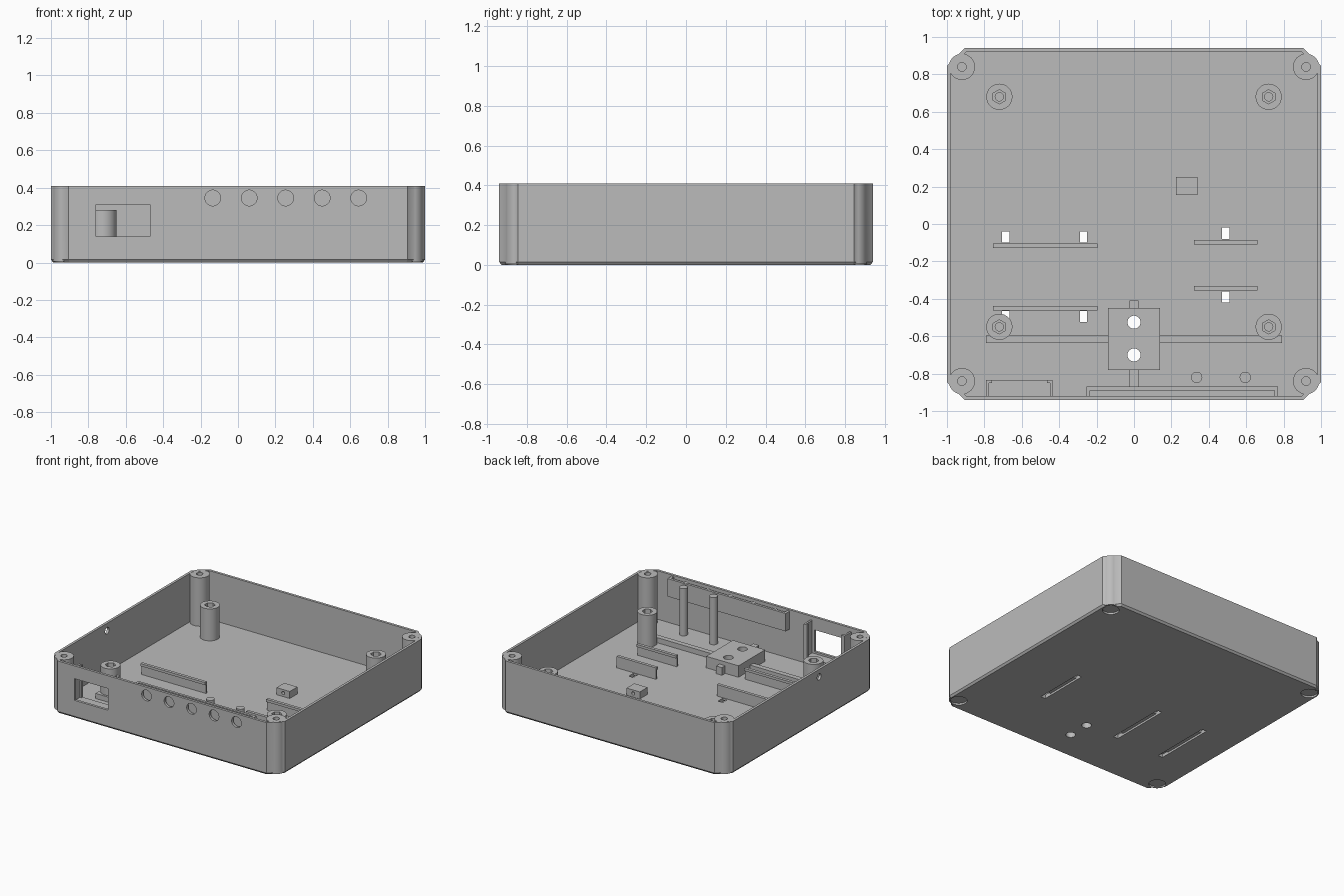
import bpy, bmesh, math
from mathutils import Matrix

cube = bpy.data.objects.get("Cube")
if cube:
    bpy.data.objects.remove(cube, do_unlink=True)

grey = bpy.data.materials.new("plain grey")
grey.use_nodes = True
GREY = (0.5, 0.5, 0.5, 1)
grey.diffuse_color = GREY
grey.node_tree.nodes["Principled BSDF"].inputs["Base Color"].default_value = GREY

HX, HY, TOP, WALL, FLOOR, CHAMFER = 1.0, 0.94, 0.41, 0.02, 0.03, 0.095


def finish(bm, name):
    bmesh.ops.recalc_face_normals(bm, faces=bm.faces[:])
    mesh = bpy.data.meshes.new(name)
    bm.to_mesh(mesh)
    bm.free()
    mesh.materials.append(grey)
    obj = bpy.data.objects.new(name, mesh)
    bpy.context.collection.objects.link(obj)
    return obj


def add_box(bm, x0, x1, y0, y1, z0, z1):
    size = Matrix.Diagonal((x1 - x0, y1 - y0, z1 - z0, 1))
    place = Matrix.Translation(((x0 + x1) / 2, (y0 + y1) / 2, (z0 + z1) / 2))
    bmesh.ops.create_cube(bm, size=1, matrix=place @ size)


def box(name, *bounds):
    bm = bmesh.new()
    add_box(bm, *bounds)
    return finish(bm, name)


def boxes(name, bounds_list):
    bm = bmesh.new()
    for b in bounds_list:
        add_box(bm, *b)
    return finish(bm, name)


def cylinder(name, centre, r, length, axis="Z", sides=32):
    turn = {"Z": Matrix(), "X": Matrix.Rotation(math.pi / 2, 4, "Y"),
            "Y": Matrix.Rotation(math.pi / 2, 4, "X")}[axis]
    bm = bmesh.new()
    bmesh.ops.create_cone(bm, cap_ends=True, segments=sides, radius1=r, radius2=r,
                          depth=length, matrix=Matrix.Translation(centre) @ turn)
    return finish(bm, name)


def post(name, x, y, r, z0, z1, sides=32):
    return cylinder(name, (x, y, (z0 + z1) / 2), r, z1 - z0, "Z", sides)


def combine(target, tools, operation):
    # Apply boolean tools one by one, then drop them
    for tool in tools:
        mod = target.modifiers.new("bool", "BOOLEAN")
        mod.operation, mod.object, mod.solver = operation, tool, "EXACT"
        deps = bpy.context.evaluated_depsgraph_get()
        mesh = bpy.data.meshes.new_from_object(target.evaluated_get(deps))
        target.modifiers.clear()
        target.data = mesh
        bpy.data.objects.remove(tool, do_unlink=True)


def smooth(obj):
    bpy.ops.object.select_all(action="DESELECT")
    obj.select_set(True)
    bpy.context.view_layer.objects.active = obj
    bpy.ops.object.shade_smooth_by_angle(angle=math.radians(30))


# Tray shell: chamfered outline swept up the outside and down the inside
def ring(bm, inset, z):
    x, y, c = HX - inset, HY - inset, CHAMFER - inset * 0.586
    quarter = [(x, y - c), (x - c, y)]
    pts = quarter + [(-a, b) for a, b in quarter[::-1]]
    pts += [(-a, -b) for a, b in pts]
    return [bm.verts.new((a, b, z)) for a, b in pts]


bm = bmesh.new()
rings = [ring(bm, i, z) for i, z in
         ((0.012, 0), (0, 0.015), (0, TOP), (WALL, TOP), (WALL, FLOOR))]
bm.faces.new(rings[0])
bm.faces.new(rings[-1])
for low, high in zip(rings, rings[1:]):
    for i in range(8):
        j = (i + 1) % 8
        bm.faces.new((low[i], low[j], high[j], high[i]))
shell = finish(bm, "tray_shell")

# Corner screw bosses
corners = [(sx * 0.92, sy * 0.84) for sx in (-1, 1) for sy in (-1, 1)]
combine(shell, [post("boss", x, y, 0.07, 0.006, TOP - 0.001) for x, y in corners], "UNION")

# Holes and recesses in the shell
cutters = []
for x, y in corners:
    cutters.append(post("cut", x, y, 0.023, 0.1, 0.5))
    cutters.append(post("cut", x, y, 0.06, -0.1, 0.014))
for i in range(5):
    cutters.append(cylinder("cut", (-0.135 + 0.195 * i, -0.93, 0.345), 0.042, 0.07, "Y"))
cutters.append(box("cut", -0.76, -0.47, -1, -0.9, 0.14, 0.31))
cutters.append(cylinder("cut", (-1, -0.22, 0.352), 0.025, 0.1, "X"))
block_holes = [(0, -0.525), (0, -0.70)]
cutters += [post("cut", x, y, 0.035, -0.1, 0.1) for x, y in block_holes]

# Cable tie slots through the floor, joined by grooves underneath
for x, y0, y1 in ((-0.685, -0.525, -0.04), (-0.27, -0.525, -0.04), (0.49, -0.42, -0.02)):
    a, b = x - 0.02, x + 0.02
    cutters.append(box("cut", a, b, y0, y1, -0.1, 0.015))
    cutters.append(box("cut", a, b, y0, y0 + 0.06, -0.1, 0.1))
    cutters.append(box("cut", a, b, y1 - 0.06, y1, -0.1, 0.1))
combine(shell, cutters, "DIFFERENCE")
smooth(shell)

# Board standoffs with hex nut pockets
BASE = FLOOR - 0.005
for sx, side in ((-1, "right"), (1, "left")):
    for y, end in ((0.68, "back"), (-0.55, "front")):
        x = sx * 0.72
        standoff = post(f"standoff_{end}_{side}", x, y, 0.07, BASE, 0.28)
        combine(standoff, [post("cut", x, y, 0.038, 0.23, 0.4, 6),
                           post("cut", x, y, 0.022, 0.08, 0.26)], "DIFFERENCE")
        smooth(standoff)

# Lipped board rails in facing pairs
for side, x0, x1, back, front in (("right", -0.755, -0.195, -0.105, -0.463),
                                  ("left", 0.32, 0.66, -0.085, -0.355)):
    for end, y, d in (("back", back, -1), ("front", front, 1)):
        ya, yb, yc = y, y + d * 0.012, y + d * 0.024
        boxes(f"rail_{end}_{side}", [
            (x0, x1, min(ya, yb), max(ya, yb), BASE, 0.12),
            (x0, x1, min(yb, yc), max(yb, yc), 0.1, 0.12)])

# Central clamp block with end tabs
block = box("clamp_block", -0.14, 0.14, -0.78, -0.45, BASE, 0.12)
combine(block, [post("cut", x, y, 0.035, -0.1, 0.3) for x, y in block_holes], "DIFFERENCE")
smooth(block)
box("clamp_tab_back", -0.025, 0.025, -0.455, -0.41, BASE, 0.09)
box("clamp_tab_front", -0.025, 0.025, -0.87, -0.775, BASE, 0.09)

# Cross rib either side of the block
for sx, side in ((-1, "right"), (1, "left")):
    box(f"cross_rib_{side}", min(sx * 0.135, sx * 0.79), max(sx * 0.135, sx * 0.79),
        -0.635, -0.595, BASE, 0.07)

# Small drilled sensor block
sensor = box("sensor_block", 0.225, 0.34, 0.155, 0.25, BASE, 0.085)
combine(sensor, [cylinder("cut", (0.283, 0.2, 0.058), 0.013, 0.3, "Y", 16)], "DIFFERENCE")

# Tall support pins
for x, side in ((0.335, "inner"), (0.595, "outer")):
    smooth(post(f"support_pin_{side}", x, -0.82, 0.03, BASE, 0.4))

# Pocket behind the front button holes
boxes("button_pocket", [(-0.255, 0.77, -0.89, -0.87, 0.26, 0.4),
                        (-0.255, -0.235, -0.925, -0.885, 0.26, 0.4),
                        (0.75, 0.77, -0.925, -0.885, 0.26, 0.4)])

# Bracket around the front window
boxes("window_bracket", [(-0.79, -0.775, -0.925, -0.835, 0.1, 0.38),
                         (-0.78, -0.76, -0.85, -0.835, 0.1, 0.38),
                         (-0.45, -0.435, -0.925, -0.835, 0.1, 0.38),
                         (-0.465, -0.445, -0.85, -0.835, 0.1, 0.38),
                         (-0.785, -0.44, -0.925, -0.835, 0.1, 0.125)])
